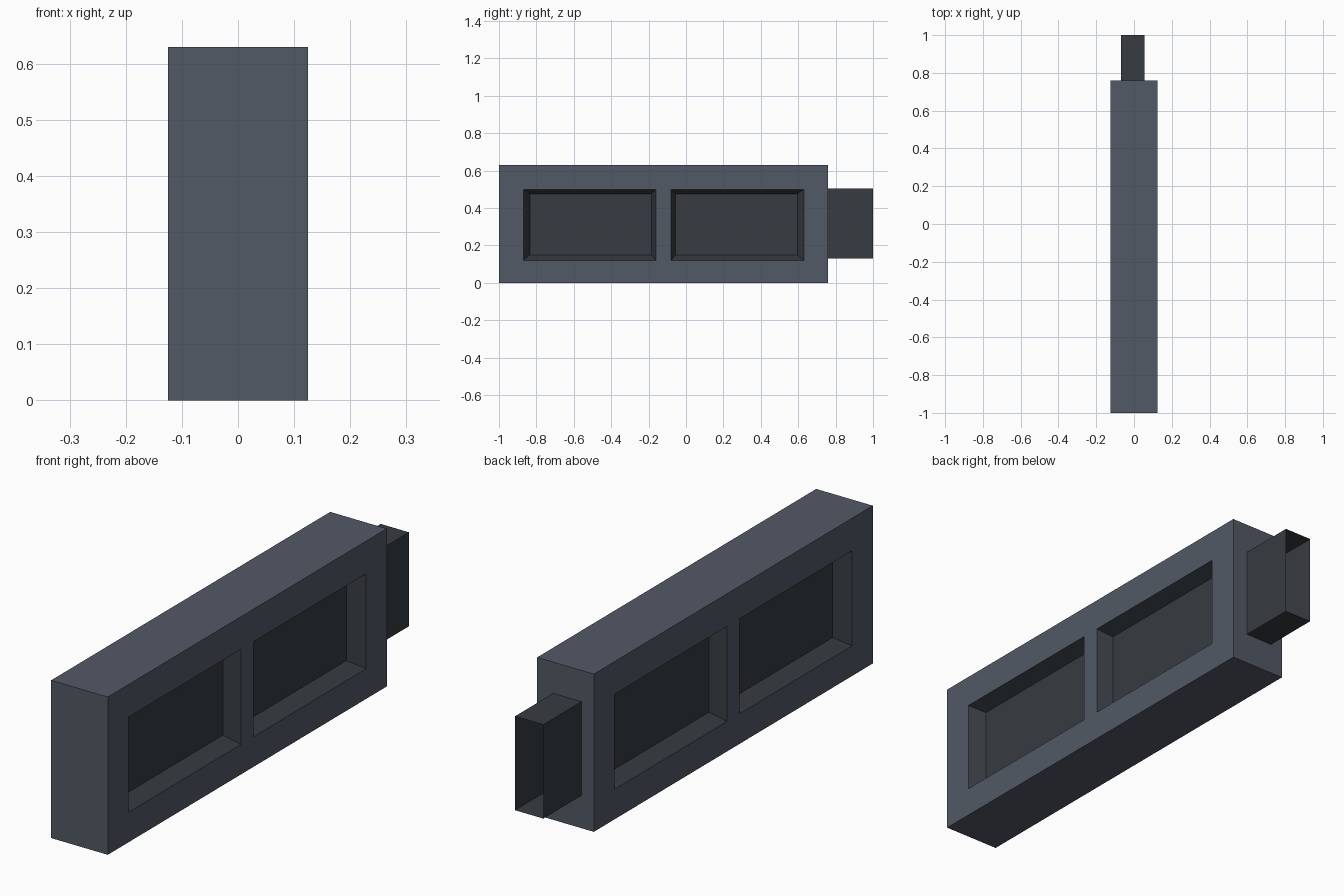
import bpy, bmesh

if "Cube" in bpy.data.objects:
    bpy.data.objects.remove(bpy.data.objects["Cube"])


def material(name, rgb):
    m = bpy.data.materials.new(name)
    m.diffuse_color = (*rgb, 1)
    m.use_nodes = True
    m.node_tree.nodes["Principled BSDF"].inputs["Base Color"].default_value = m.diffuse_color
    return m


body_mat = material("slate grey", (0.085, 0.100, 0.130))
dark_mat = material("dark grey", (0.038, 0.045, 0.053))


def box(x0, x1, y0, y1, z0, z1):
    bm = bmesh.new()
    bmesh.ops.create_cube(bm, size=1)
    for v in bm.verts:
        v.co = (x1 if v.co.x > 0 else x0,
                y1 if v.co.y > 0 else y0,
                z1 if v.co.z > 0 else z0)
    return bm


def finish(bm, name, mats):
    me = bpy.data.meshes.new(name)
    bm.to_mesh(me)
    bm.free()
    for m in mats:
        me.materials.append(m)
    ob = bpy.data.objects.new(name, me)
    bpy.context.collection.objects.link(ob)
    return ob


def cut(bm, co, no):
    bmesh.ops.bisect_plane(bm, geom=bm.verts[:] + bm.edges[:] + bm.faces[:],
                           plane_co=co, plane_no=no)


# Body slab with two sloped-wall recesses on each long side
HALF, DEPTH = 0.125, 0.062
Z_OUT, Z_IN = (0.12, 0.50), (0.15, 0.475)
# (outer y range, recessed y range)
PANELS = [((-0.87, -0.16), (-0.835, -0.185)),
          ((-0.08, 0.63), (-0.055, 0.595))]

bm = box(-HALF, HALF, -1.0, 0.76, 0.0, 0.63)
for outer, inner in PANELS:
    for y in outer:
        cut(bm, (0, y, 0), (0, 1, 0))
for z in Z_OUT:
    cut(bm, (0, 0, z), (0, 0, 1))
bm.normal_update()

for outer, inner in PANELS:
    mid_y, mid_z = sum(outer) / 2, sum(Z_OUT) / 2
    for f in [f for f in bm.faces if abs(f.normal.x) > 0.9]:
        c = f.calc_center_median()
        if abs(c.y - mid_y) > 0.02 or abs(c.z - mid_z) > 0.02:
            continue
        side = 1 if c.x > 0 else -1
        rim = bmesh.ops.inset_individual(bm, faces=[f], thickness=0.02)["faces"]
        for v in f.verts:
            v.co = (side * (HALF - DEPTH),
                    inner[v.co.y > mid_y],
                    Z_IN[v.co.z > mid_z])
        for g in rim + [f]:
            g.material_index = 1
bm.normal_update()
finish(bm, "body", [body_mat, dark_mat])

# Open-ended sleeve sticking out of the back
bm = box(-0.07, 0.055, 0.76, 1.0, 0.13, 0.505)
bm.normal_update()
bmesh.ops.delete(bm, geom=[f for f in bm.faces if abs(f.normal.y) > 0.9],
                 context='FACES')
finish(bm, "end_sleeve", [dark_mat])
